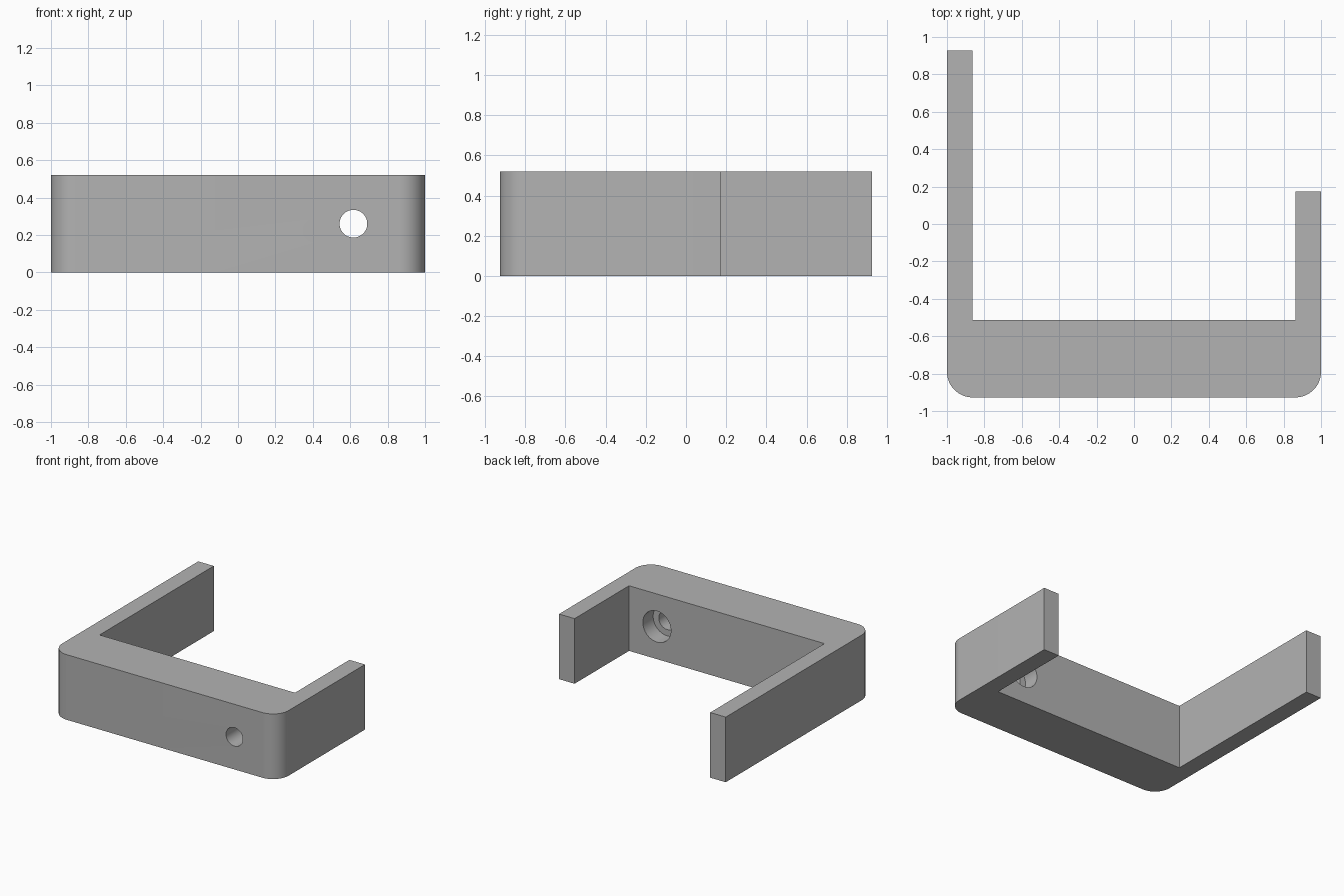
import bpy
import bmesh
import math
from mathutils import Matrix, Vector

cube = bpy.data.objects.get("Cube")
if cube:
    bpy.data.objects.remove(cube, do_unlink=True)

HEIGHT = 0.52
WALL = 0.137
FRONT, BACK = -0.927, 0.927
INNER, SHORT_END = -0.514, 0.173
HOLE = Vector((0.617, 0, HEIGHT / 2))

grey = bpy.data.materials.new("plain grey")
grey.use_nodes = True
colour = (0.45, 0.45, 0.45, 1)
grey.diffuse_color = colour
grey.node_tree.nodes["Principled BSDF"].inputs["Base Color"].default_value = colour


def add_object(name, bm):
    bmesh.ops.recalc_face_normals(bm, faces=bm.faces)
    mesh = bpy.data.meshes.new(name)
    bm.to_mesh(mesh)
    bm.free()
    mesh.materials.append(grey)
    obj = bpy.data.objects.new(name, mesh)
    bpy.context.collection.objects.link(obj)
    return obj


def drill(name, radius, y_start, y_end):
    """Cylinder along y used to cut a hole."""
    bm = bmesh.new()
    place = (Matrix.Translation(HOLE + Vector((0, (y_start + y_end) / 2, 0)))
             @ Matrix.Rotation(math.pi / 2, 4, "X"))
    bmesh.ops.create_cone(bm, cap_ends=True, segments=64, radius1=radius,
                          radius2=radius, depth=y_end - y_start, matrix=place)
    cutter = add_object(name, bm)
    cutter.hide_render = True
    return cutter


# U-shaped bracket: thick front bar with one long and one short arm
outline = [(-1, FRONT), (1, FRONT), (1, SHORT_END), (1 - WALL, SHORT_END),
           (1 - WALL, INNER), (WALL - 1, INNER), (WALL - 1, BACK), (-1, BACK)]
bm = bmesh.new()
base = bm.faces.new([bm.verts.new((x, y, 0)) for x, y in outline])
extruded = bmesh.ops.extrude_face_region(bm, geom=[base])["geom"]
bmesh.ops.translate(bm, vec=(0, 0, HEIGHT),
                    verts=[v for v in extruded if isinstance(v, bmesh.types.BMVert)])

# Rounded front corners
corners = [e for e in bm.edges
           if all(abs(v.co.y - FRONT) < 1e-4 for v in e.verts)
           and abs(e.verts[0].co.x - e.verts[1].co.x) < 1e-4]
bmesh.ops.bevel(bm, geom=corners, offset=WALL, offset_type="OFFSET",
                segments=16, profile=0.5, affect="EDGES")
bracket = add_object("bracket", bm)

# Screw hole with a wider counterbore from the inside
cutters = [drill("screw_hole_cutter", 0.074, FRONT - 0.1, INNER + 0.1),
           drill("counterbore_cutter", 0.124, INNER - 0.13, INNER + 0.1)]
bpy.context.view_layer.objects.active = bracket
for cutter in cutters:
    cut = bracket.modifiers.new(cutter.name, "BOOLEAN")
    cut.operation = "DIFFERENCE"
    cut.solver = "EXACT"
    cut.object = cutter
    bpy.ops.object.modifier_apply(modifier=cut.name)
    bpy.data.objects.remove(cutter, do_unlink=True)

# Smooth curves, crisp edges
bpy.ops.object.select_all(action="DESELECT")
bracket.select_set(True)
bpy.ops.object.shade_smooth_by_angle(angle=math.radians(30))
